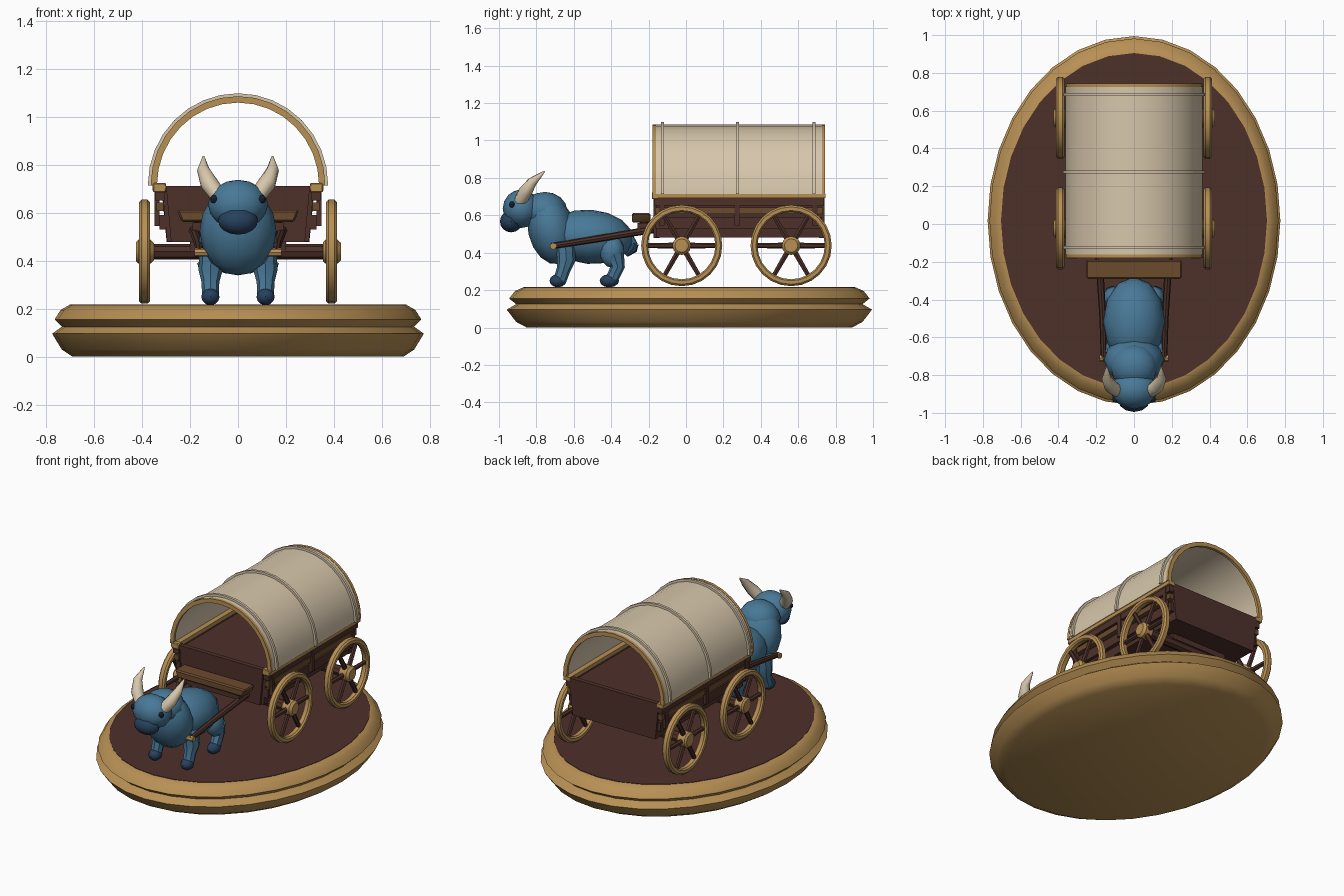
import bpy, bmesh, math
from mathutils import Vector, Matrix

cube = bpy.data.objects.get("Cube")
if cube:
    bpy.data.objects.remove(cube)


def material(name, rgb):
    m = bpy.data.materials.new(name)
    m.use_nodes = True
    m.diffuse_color = (*rgb, 1)
    m.node_tree.nodes["Principled BSDF"].inputs["Base Color"].default_value = (*rgb, 1)
    return m


GOLD = material("golden wood", (.48, .28, .09))
BROWN = material("dark brown wood", (.076, .03, .023))
MID = material("mid brown wood", (.15, .07, .027))
CREAM = material("cream canvas", (.68, .57, .41))
BLUE = material("blue hide", (.065, .19, .31))
NAVY = material("navy hoof", (.02, .053, .11))
BLACK = material("dark eye", (.008, .015, .03))
made = []


def finish(name, bm, mat):
    bmesh.ops.recalc_face_normals(bm, faces=bm.faces)
    me = bpy.data.meshes.new(name)
    bm.to_mesh(me)
    bm.free()
    me.materials.append(mat)
    ob = bpy.data.objects.new(name, me)
    bpy.context.collection.objects.link(ob)
    made.append(ob)
    return ob


def box(name, center, size, mat, taper=1, bevel=0):
    # taper narrows the bottom along x
    bm = bmesh.new()
    bmesh.ops.create_cube(bm, size=1, matrix=Matrix.Translation(center) @ Matrix.Diagonal((*size, 1)))
    for v in bm.verts:
        if v.co.z < center[2]:
            v.co.x = center[0] + (v.co.x - center[0]) * taper
    if bevel:
        bmesh.ops.bevel(bm, geom=bm.edges[:], offset=bevel, segments=1, affect='EDGES')
    return finish(name, bm, mat)


def ball(name, center, radii, mat, tilt=0, u=12, v=8):
    bm = bmesh.new()
    m = Matrix.Translation(center) @ Matrix.Rotation(tilt, 4, 'X') @ Matrix.Diagonal((*radii, 1))
    bmesh.ops.create_uvsphere(bm, u_segments=u, v_segments=v, radius=1, matrix=m)
    return finish(name, bm, mat)


def tube(name, points, radii, mat, sides=8):
    # tapered rod through a few points
    bm = bmesh.new()
    pts = [Vector(p) for p in points]
    rings = []
    for i, p in enumerate(pts):
        d = (pts[min(i + 1, len(pts) - 1)] - pts[max(i - 1, 0)]).normalized()
        side = d.cross(Vector((0, 1, 0)) if abs(d.y) < .8 else Vector((1, 0, 0))).normalized()
        up = d.cross(side)
        rings.append([bm.verts.new(p + radii[i] * (side * math.cos(a) + up * math.sin(a)))
                      for a in (math.tau * k / sides for k in range(sides))])
    for r, s in zip(rings, rings[1:]):
        for k in range(sides):
            bm.faces.new((r[k], r[k - 1], s[k - 1], s[k]))
    bm.faces.new(rings[0])
    bm.faces.new(rings[-1])
    return finish(name, bm, mat)


def lathe(name, profile, mat, center, segs, axis='Z', scale=(1, 1), closed=False):
    # spin (radius, offset) pairs about an axis
    bm = bmesh.new()
    rings = []
    for r, h in profile:
        ring = []
        for k in range(segs):
            a = math.tau * k / segs
            c, s = r * math.cos(a) * scale[0], r * math.sin(a) * scale[1]
            ring.append(bm.verts.new(Vector(center) + Vector((c, s, h) if axis == 'Z' else (h, c, s))))
        rings.append(ring)
    pairs = list(zip(rings, rings[1:])) + ([(rings[-1], rings[0])] if closed else [])
    for r, s in pairs:
        for k in range(segs):
            bm.faces.new((r[k], r[k - 1], s[k - 1], s[k]))
    if not closed:
        bm.faces.new(rings[0])
        bm.faces.new(rings[-1])
    return finish(name, bm, mat)


def arch(name, y0, y1, outer, thick, mat, segs=16):
    # half-round shell standing on the wagon rails
    bm = bmesh.new()
    rows = []
    for k in range(segs + 1):
        a = math.pi * k / segs
        rows.append([bm.verts.new((r * math.cos(a), y, .715 + 1.02 * r * math.sin(a)))
                     for r, y in ((outer, y0), (outer, y1), (outer - thick, y1), (outer - thick, y0))])
    for r, s in zip(rows, rows[1:]):
        for k in range(4):
            bm.faces.new((r[k], r[k - 1], s[k - 1], s[k]))
    bm.faces.new(rows[0])
    bm.faces.new(rows[-1])
    return finish(name, bm, mat)


# Oval base with a grooved rim
lathe("base_rim", [(.69, 0), (.735, .03), (.775, .096), (.735, .125), (.765, .155), (.74, .195), (.705, .215)],
      GOLD, (0, .018, 0), 32, scale=(1, 1.26))
lathe("base_ground", [(.7, .2), (.704, .218)], BROWN, (0, .018, 0), 32, scale=(1, 1.26))

# Wagon bed with flared sides, planks, rails and stakes
box("wagon_bed", (0, .285, .585), (.63, .89, .21), BROWN, taper=.94)
box("front_panel", (0, -.158, .595), (.6, .03, .235), BROWN, taper=.93)
box("back_panel", (0, .725, .595), (.64, .03, .235), BROWN, taper=.93)
for s, side in ((1, "left"), (-1, "right")):
    box(side + "_top_rail", (s * .335, .283, .705), (.045, .925, .025), GOLD)
    box(side + "_upper_plank", (s * .325, .283, .672), (.04, .91, .04), BROWN)
    box(side + "_middle_plank", (s * .325, .283, .625), (.03, .9, .035), MID)
    box(side + "_lower_plank", (s * .315, .283, .56), (.025, .89, .06), BROWN)
    box(side + "_corner_block", (s * .327, -.165, .705), (.055, .035, .038), GOLD, bevel=.004)
    for y in (-.13, .275, .69):
        box(side + "_stake", (s * .338, y, .62), (.02, .03, .15), BROWN)

# Canvas cover and hoops
arch("canvas_cover", -.165, .73, .362, .016, CREAM)
for y in (-.125, .275, .685):
    arch("canvas_hoop", y - .008, y + .008, .376, .02, CREAM)
for y in (-.17, .735):
    arch("end_hoop", y - .009, y + .009, .364, .026, GOLD)

# Axles and wheels
for y, end in ((-.023, "front"), (.562, "rear")):
    tube(end + "_axle", [(-.37, y, .438), (.37, y, .438)], [.032, .032], BROWN)
    box(end + "_axle_support", (0, y, .47), (.4, .07, .05), BROWN)
    for s, side in ((1, "left"), (-1, "right")):
        c = Vector((s * .39, y, .438))
        name = end + "_" + side
        lathe(name + "_wheel_rim", [(.217, -.012), (.217, .012), (.207, .022), (.188, .022),
                                    (.18, .012), (.18, -.012), (.188, -.022), (.207, -.022)],
              GOLD, c, 24, 'X', closed=True)
        lathe(name + "_wheel_hub", [(.04, -.035), (.05, -.025), (.05, .025), (.036, .04)], GOLD, c, 12, 'X')
        for k in range(6):
            a = math.tau * k / 6
            d = Vector((0, math.cos(a), math.sin(a)))
            tube(name + "_spoke", [c + d * .03, c + d * .19], [.016, .013], BROWN, 6)

# Driver's bench, its brackets and the shafts
box("driver_bench", (0, -.24, .587), (.51, .1, .05), MID, taper=.92, bevel=.008)
box("bench_beam", (0, -.21, .54), (.38, .1, .04), BROWN)
for s, side in ((1, "left"), (-1, "right")):
    tube(side + "_bench_bracket", [(s * .16, -.24, .57), (s * .18, -.14, .5)], [.018, .018], BROWN, 6)
    tube(side + "_shaft", [(s * .16, -.72, .435), (s * .165, -.5, .47), (s * .185, -.17, .525)],
         [.016, .018, .02], BROWN)
    tube(side + "_shaft_peg", [(s * .105, -.71, .435), (s * .182, -.71, .435)], [.018, .018], GOLD)

# Ox body and head
ball("ox_body", (0, -.515, .485), (.163, .235, .145), BLUE, tilt=-.08)
ball("ox_shoulders", (0, -.72, .525), (.16, .125, .19), BLUE, tilt=.22)
ball("ox_neck_hump", (0, -.755, .625), (.125, .12, .1), BLUE)
ball("ox_head", (0, -.88, .635), (.125, .1, .103), BLUE)
ball("ox_muzzle", (0, -.935, .567), (.083, .06, .058), NAVY)
for s, side in ((1, "left"), (-1, "right")):
    ball(side + "_eye", (s * .1, -.93, .657), (.016, .016, .018), BLACK, u=8, v=6)
    tube(side + "_horn", [(s * .085, -.885, .675), (s * .122, -.86, .725), (s * .145, -.82, .78), (s * .144, -.757, .835)],
         [.034, .037, .026, .004], CREAM, 10)
    # Legs and hooves
    tube(side + "_front_leg", [(s * .11, -.645, .45), (s * .115, -.64, .36), (s * .115, -.655, .31), (s * .115, -.675, .25)],
         [.05, .05, .037, .035], BLUE)
    ball(side + "_front_hoof", (s * .115, -.685, .25), (.04, .045, .035), NAVY, u=10, v=6)
    ball(side + "_thigh", (s * .11, -.395, .405), (.055, .065, .085), BLUE, u=10)
    tube(side + "_hind_leg", [(s * .115, -.385, .39), (s * .115, -.365, .325), (s * .115, -.4, .25)],
         [.055, .038, .033], BLUE)
    ball(side + "_hind_hoof", (s * .115, -.41, .25), (.04, .052, .035), NAVY, u=10, v=6)

# Tail with a dark tuft
tube("tail", [(0, -.34, .51), (0, -.295, .48), (0, -.275, .44)], [.02, .018, .018], BLUE)
tube("tail_tuft", [(0, -.272, .45), (0, -.285, .42), (0, -.32, .385)], [.02, .026, .01], NAVY)

# Smooth shading with sharp edges kept
bpy.ops.object.select_all(action='DESELECT')
for ob in made:
    ob.select_set(True)
bpy.context.view_layer.objects.active = made[0]
bpy.ops.object.shade_smooth_by_angle(angle=math.radians(38))
